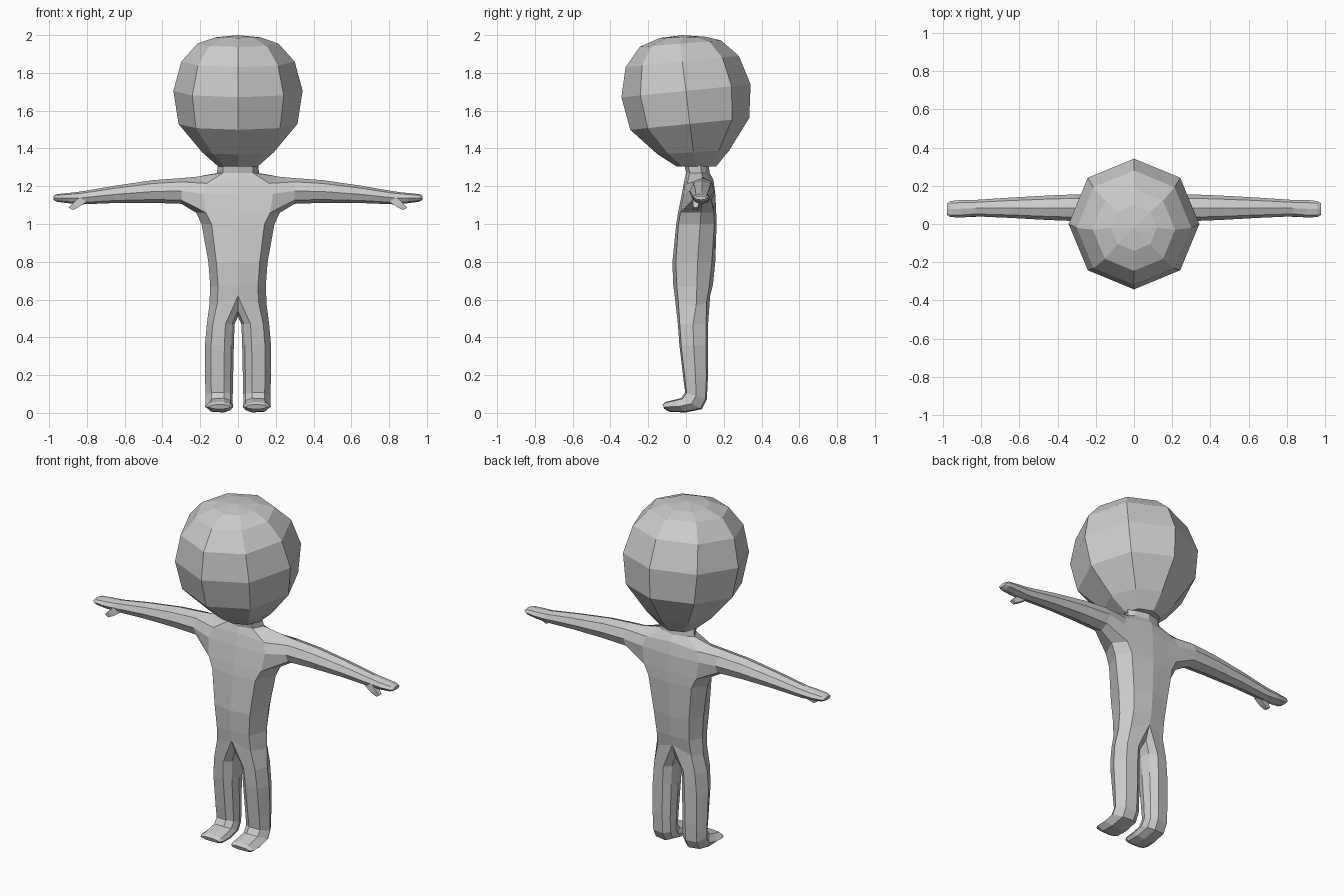
import bpy, bmesh, math
from mathutils import Vector

if "Cube" in bpy.data.objects:
    bpy.data.objects.remove(bpy.data.objects["Cube"])

mat = bpy.data.materials.new("plain grey")
mat.diffuse_color = (0.6, 0.6, 0.6, 1)
mat.use_nodes = True
mat.node_tree.nodes["Principled BSDF"].inputs["Base Color"].default_value = mat.diffuse_color


def ring(bm, c, u, v, angles):
    """Elliptical loop of vertices around c, spanned by u and v."""
    c, u, v = Vector(c), Vector(u), Vector(v)
    return [bm.verts.new(c + u * math.cos(math.radians(a)) + v * math.sin(math.radians(a)))
            for a in angles]


def bridge(bm, a, b, closed=True):
    n = len(a)
    for i in range(n if closed else n - 1):
        quad = (a[i], a[(i + 1) % n], b[(i + 1) % n], b[i])
        if None not in quad:
            bm.faces.new(quad)


def loft(bm, loops):
    for a, b in zip(loops, loops[1:]):
        bridge(bm, a, b)


def finish(bm, name):
    bmesh.ops.recalc_face_normals(bm, faces=bm.faces[:])
    mesh = bpy.data.meshes.new(name)
    bm.to_mesh(mesh)
    bm.free()
    mesh.materials.append(mat)
    obj = bpy.data.objects.new(name, mesh)
    bpy.context.collection.objects.link(obj)


# Head: tilted eight-sided rings (z, radius, y centre, tilt)
bm = bmesh.new()
loops = [ring(bm, (0, y, z), (r, 0, 0), (0, r, r * t), range(0, 360, 45))
         for z, r, y, t in [(1.305, .105, .055, 0), (1.38, .19, .04, .06), (1.53, .315, .02, .1),
                            (1.705, .342, 0, .1), (1.86, .30, -.02, .1),
                            (1.955, .215, -.03, .08), (1.988, .12, -.02, .03)]]
loft(bm, loops)
crown = bm.verts.new((0, -.02, 2.0))
for i in range(8):
    bm.faces.new((loops[-1][i], loops[-1][(i + 1) % 8], crown))
bm.faces.new(loops[0])
finish(bm, "head")

# Torso half: rows of front, front corner, side, back corner, back
# (z centre, z corner, z side, y front, y back, x corner, x side, corner inset)
ROWS = [(1.32, 1.32, 1.32, -.01, .12, .08, .105, .02),
        (1.27, 1.27, 1.27, 0, .125, .08, .112, .02),
        (1.235, 1.215, 1.25, -.008, .145, .165, .22, .015),
        (1.16, 1.16, 0, -.022, .155, .185, None, .01),
        (1.06, 1.06, 1.06, -.042, .16, .17, .222, .012),
        (1.0, 1.0, 1.0, -.052, .162, .14, .193, .012),
        (.80, .80, .80, -.072, .155, .115, .157, .018),
        (.68, .67, .67, -.068, .143, .105, .147, .02),
        (.62, .58, .57, -.06, .128, .11, .152, .02)]
bm = bmesh.new()
rows = []
for zc, zd, zs, yf, yb, xd, xs, ins in ROWS:
    pts = [(0, yf, zc), (xd, yf + ins, zd), xs and (xs, (yf + yb) / 2 + .02, zs),
           (xd, yb - ins, zd), (0, yb, zc)]
    rows.append([p and bm.verts.new(p) for p in pts])
for a, b in zip(rows, rows[1:]):
    bridge(bm, a, b, closed=False)

# Arm and mitten hand grow from the shoulder opening
s, m, p = rows[2:5]
arm = [[p[2], p[1], m[1], s[1], s[2], s[3], m[3], p[3]]]
for x, y, z, ry, rz in [(.30, .085, 1.175, .07, .068), (.45, .085, 1.172, .064, .06),
                        (.65, .085, 1.157, .053, .046), (.83, .083, 1.138, .043, .034),
                        (.90, .08, 1.137, .046, .027), (.96, .078, 1.138, .042, .02),
                        (.978, .078, 1.138, .03, .010)]:
    arm.append(ring(bm, (x, y, z), (0, ry, 0), (0, 0, rz),
                    (-90, -135, 180, 135, 90, 45, 0, -45)))
loft(bm, arm)
bm.faces.new(arm[-1])

# Leg and foot grow from the hip row plus three crotch points
crotch = [bm.verts.new(q) for q in ((0, .10, .54), (0, .035, .51), (0, -.03, .54))]
leg = [rows[-1] + crotch]
# inner x, outer x, front (y, z), back (y, z)
for xi, xo, (fy, fz), (by, bz) in [
        (.018, .165, (-.048, .47), (.122, .47)), (.022, .175, (-.04, .36), (.121, .36)),
        (.026, .174, (-.018, .18), (.12, .18)), (.028, .172, (-.008, .11), (.114, .07)),
        (.028, .172, (-.03, .08), (.088, .018)), (.026, .174, (-.07, .07), (.0, 0)),
        (.026, .174, (-.108, .06), (-.085, .004)), (.04, .16, (-.124, .045), (-.115, .02))]:
    c = ((xi + xo) / 2, (fy + by) / 2, (fz + bz) / 2)
    leg.append(ring(bm, c, ((xo - xi) / 2, 0, 0), (0, (by - fy) / 2, (bz - fz) / 2),
                    (-110, -55, 0, 55, 110, 145, 180, 215)))
loft(bm, leg)
bm.faces.new(leg[-1])

# Thumb: small stub under the palm
thumb = [ring(bm, c, (r, 0, r * .6), (0, r, 0), range(45, 405, 90))
         for c, r in [((.82, .06, 1.13), .028), ((.86, .052, 1.098), .022), ((.885, .05, 1.08), .015)]]
loft(bm, thumb)
bm.faces.new(thumb[0])
bm.faces.new(thumb[-1])

# Mirror the half body and weld the centre line
bmesh.ops.mirror(bm, geom=bm.verts[:] + bm.edges[:] + bm.faces[:], axis='X', merge_dist=.0005)
bmesh.ops.remove_doubles(bm, verts=[v for v in bm.verts if abs(v.co.x) < .001], dist=.0005)
finish(bm, "body")
